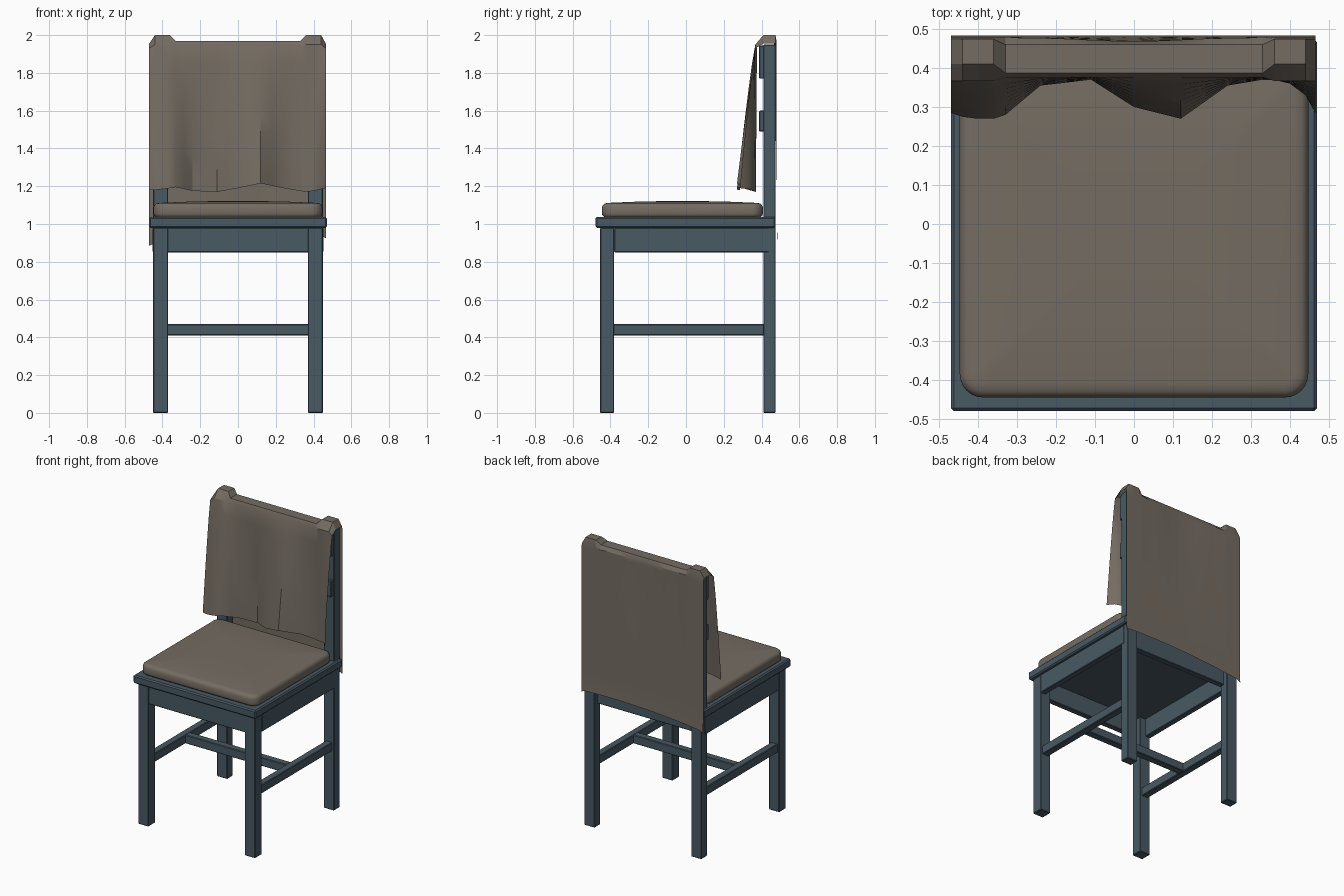
import bpy, bmesh, math

if "Cube" in bpy.data.objects:
    bpy.data.objects.remove(bpy.data.objects["Cube"])


def material(name, rgb):
    m = bpy.data.materials.new(name)
    m.diffuse_color = (*rgb, 1)
    m.use_nodes = True
    m.node_tree.nodes["Principled BSDF"].inputs["Base Color"].default_value = m.diffuse_color
    return m


WOOD = material("painted_wood", (0.065, 0.10, 0.125))
CLOTH = material("brown_cloth", (0.175, 0.15, 0.122))


def finish(name, bm, mat, angle=None):
    bmesh.ops.recalc_face_normals(bm, faces=bm.faces)
    me = bpy.data.meshes.new(name)
    bm.to_mesh(me)
    bm.free()
    ob = bpy.data.objects.new(name, me)
    bpy.context.collection.objects.link(ob)
    me.materials.append(mat)
    if angle:
        bpy.ops.object.select_all(action='DESELECT')
        ob.select_set(True)
        bpy.context.view_layer.objects.active = ob
        bpy.ops.object.shade_smooth_by_angle(angle=math.radians(angle))
    return ob


def box(name, x, y, z, bevel=0.004):
    bm = bmesh.new()
    bmesh.ops.create_cube(bm, size=1)
    for v in bm.verts:
        v.co = [(a + b) / 2 + c * (b - a) for c, (a, b) in zip(v.co, (x, y, z))]
    bmesh.ops.bevel(bm, geom=bm.edges[:], offset=bevel, segments=1, affect='EDGES')
    return finish(name, bm, WOOD)


def mirrored(name, x, y, z):
    box(name + "_right", x, y, z)
    box(name + "_left", (-x[1], -x[0]), y, z)


# Wooden frame
mirrored("front_leg", (0.37, 0.45), (-0.455, -0.38), (0, 0.98))
mirrored("back_leg", (0.37, 0.45), (0.41, 0.474), (0, 1.95))
mirrored("side_apron", (0.412, 0.452), (-0.38, 0.44), (0.85, 0.98))
mirrored("side_stretcher", (0.385, 0.435), (-0.385, 0.415), (0.41, 0.47))
box("front_apron", (-0.375, 0.375), (-0.45, -0.41), (0.85, 0.98))
box("back_apron", (-0.415, 0.415), (0.40, 0.44), (0.85, 0.98))
box("cross_stretcher", (-0.39, 0.39), (-0.025, 0.025), (0.41, 0.47))
box("seat", (-0.47, 0.47), (-0.48, 0.474), (0.98, 1.037), 0.008)
box("top_rail", (-0.445, 0.445), (0.387, 0.415), (1.77, 1.945))
box("middle_rail", (-0.445, 0.445), (0.387, 0.415), (1.49, 1.60))

# Cushion: stacked rounded rectangles
bm = bmesh.new()
rings = []
for inset, z in [(0.012, 1.037), (0.002, 1.046), (0, 1.055), (0, 1.088), (0.005, 1.100),
                 (0.016, 1.109), (0.035, 1.112), (0.2, 1.119), (0.32, 1.121)]:
    hx, hy, r = 0.447 - inset, 0.426 - inset, max(0.06 - inset, 0.02)
    ring = []
    for i, (sx, sy) in enumerate([(1, 1), (-1, 1), (-1, -1), (1, -1)]):
        for k in range(7):
            a = math.radians(90 * i + 15 * k)
            ring.append(bm.verts.new((sx * (hx - r) + r * math.cos(a),
                                      -0.019 + sy * (hy - r) + r * math.sin(a), z)))
    rings.append(ring)
for lo, hi in zip(rings, rings[1:]):
    for i in range(len(lo)):
        j = (i + 1) % len(lo)
        bm.faces.new((lo[i], lo[j], hi[j], hi[i]))
bm.faces.new(rings[0])
bm.faces.new(rings[-1])
finish("seat_cushion", bm, CLOTH, 40)

# Cloth draped over the backrest: x, front hem y, front hem z
HEM = [(-0.47, 0.285, 1.18), (-0.44, 0.275, 1.18), (-0.40, 0.27, 1.185), (-0.36, 0.27, 1.19),
       (-0.33, 0.28, 1.195), (-0.24, 0.355, 1.175), (-0.11, 0.37, 1.17), (0.0, 0.30, 1.19),
       (0.12, 0.27, 1.215), (0.24, 0.355, 1.19), (0.33, 0.37, 1.175), (0.36, 0.37, 1.17),
       (0.40, 0.36, 1.175), (0.44, 0.33, 1.185), (0.465, 0.285, 1.19)]


def hem(x):
    for a, b in zip(HEM, HEM[1:]):
        if x <= b[0] + 1e-6:
            t = (x - a[0]) / (b[0] - a[0])
            return [p + (q - p) * t for p, q in zip(a, b)]


xs = [h[0] for h in HEM] + [-0.285, -0.175, -0.055, 0.06, 0.18, 0.285]
bm = bmesh.new()
columns = []
for x in sorted(xs):
    _, yf, zf = hem(x)
    ax = abs(x)
    post = 0.35 < ax < 0.45
    edge = ax > 0.45
    yb = 0.48 if ax > 0.3 else 0.473 - 0.004 * math.cos(x * 12)
    z_low = 0.915 + 0.02 * x / 0.47 - (0.01 if edge else 0) + 0.02 * (1 - (x / 0.47) ** 2)
    # back panel, from the hem upwards
    pts = [(0.484, z_low), (0.481, 0.99), (0.480, 1.06)]
    pts += [(0.48 + (yb - 0.48) * t, 1.06 + 0.86 * t) for t in (0.15, 0.35, 0.6, 0.8, 1)]
    # fold over the rail and post tops
    if post:
        pts += [(0.48, 1.965), (0.474, 2.0), (0.41, 2.0), (0.367, 1.95)]
    elif edge:
        pts += [(0.48, 1.94), (0.474, 1.955), (0.41, 1.955), (0.367, 1.93)]
    else:
        pts += [(yb, 1.945), (0.46, 1.97), (0.387, 1.97), (0.376, 1.945)]
    # front panel, waves growing towards the hem
    y0, z0 = pts[-1]
    for i in range(1, 9):
        t = i / 8
        pts.append((y0 + (yf - y0) * t ** 0.85, z0 + (zf - z0) * t))
    columns.append([bm.verts.new((x, y, z)) for y, z in pts])
for a, b in zip(columns, columns[1:]):
    for i in range(len(a) - 1):
        bm.faces.new((a[i], a[i + 1], b[i + 1], b[i]))
cloth = finish("back_cover", bm, CLOTH, 28)
